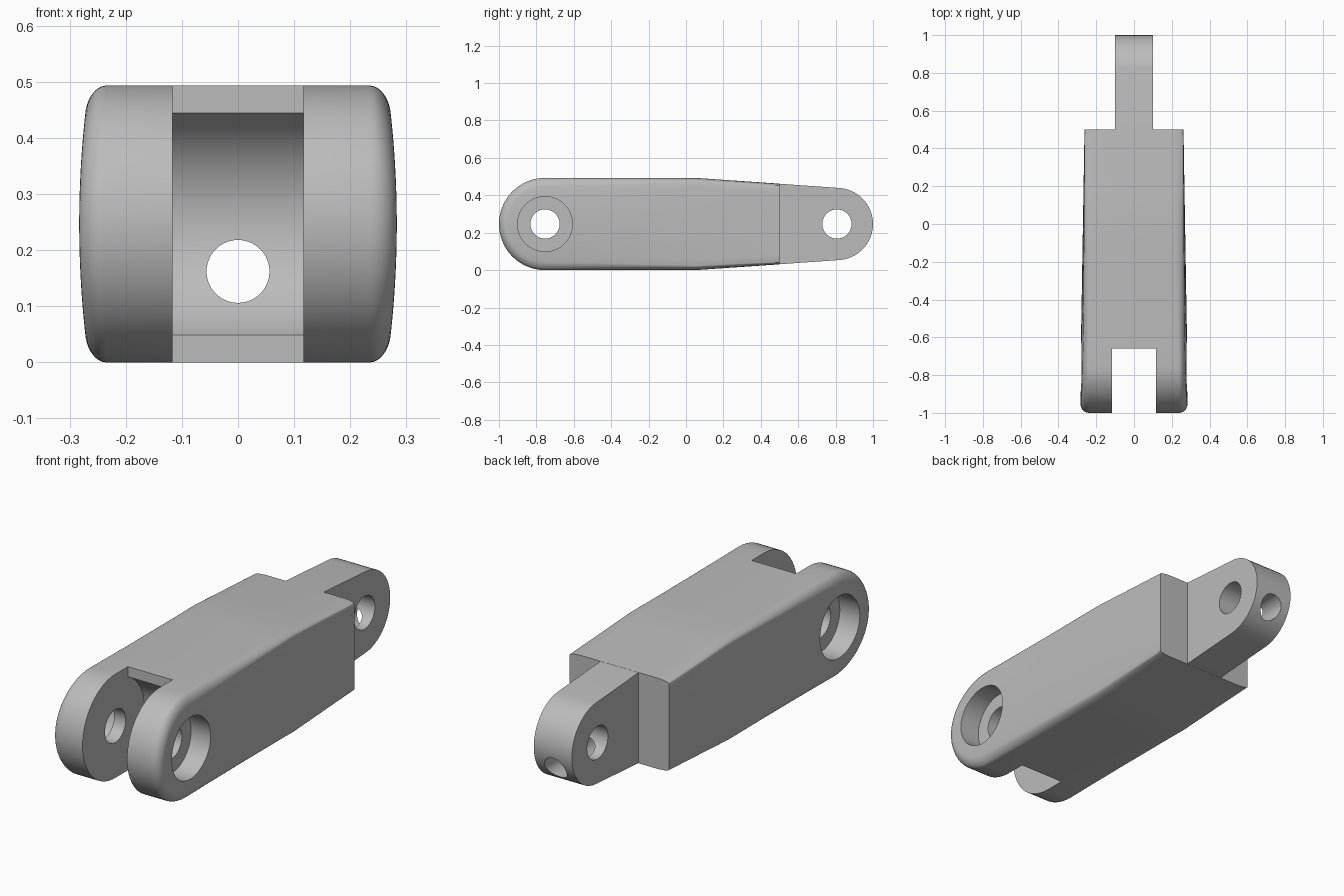
import bpy, bmesh, math
from mathutils import Matrix, Vector

cube = bpy.data.objects.get("Cube")
if cube:
    bpy.data.objects.remove(cube, do_unlink=True)

R = 0.2465            # nose radius and half height
PIVOT = -1 + R        # clevis pin position along y
BACK = 0.5            # rear shoulder of the body
TIP = 0.807           # tongue pin position along y

grey = bpy.data.materials.new("plain grey")
grey.use_nodes = True
grey.diffuse_color = (0.5, 0.5, 0.5, 1)
grey.node_tree.nodes["Principled BSDF"].inputs["Base Color"].default_value = grey.diffuse_color


def finish(name, bm):
    bmesh.ops.recalc_face_normals(bm, faces=bm.faces)
    mesh = bpy.data.meshes.new(name)
    bm.to_mesh(mesh)
    bm.free()
    mesh.materials.append(grey)
    obj = bpy.data.objects.new(name, mesh)
    bpy.context.collection.objects.link(obj)
    return obj


def prism(name, outline, half_width):
    """Side outline of (y, z) points extruded across x."""
    bm = bmesh.new()
    face = bm.faces.new([bm.verts.new((-half_width, y, z)) for y, z in outline])
    made = bmesh.ops.extrude_face_region(bm, geom=[face])["geom"]
    moved = [v for v in made if isinstance(v, bmesh.types.BMVert)]
    bmesh.ops.translate(bm, verts=moved, vec=(2 * half_width, 0, 0))
    return finish(name, bm)


def rod(name, radius, start, end):
    """Cylinder between two points."""
    start, end = Vector(start), Vector(end)
    axis = end - start
    turn = axis.to_track_quat("Z", "Y").to_matrix().to_4x4()
    bm = bmesh.new()
    bmesh.ops.create_cone(bm, cap_ends=True, segments=64, radius1=radius, radius2=radius,
                          depth=axis.length,
                          matrix=Matrix.Translation((start + end) / 2) @ turn)
    return finish(name, bm)


def combine(target, tool, operation):
    tool.hide_render = True
    mod = target.modifiers.new(operation, "BOOLEAN")
    mod.operation, mod.solver, mod.object = operation, "EXACT", tool
    bpy.context.view_layer.objects.active = target
    bpy.ops.object.modifier_apply(modifier=mod.name)
    bpy.data.objects.remove(tool, do_unlink=True)


def half_height(y):
    return R - max(0, y - 0.05) * 0.0685


def lerp(a, b, t):
    return a + (b - a) * t


# Body: rounded nose, bulged sides, edge rounding that fades to a slight crown
def body_ring(y, angle=None):
    t = max(0, (y - PIVOT) / (BACK - PIVOT))
    width = lerp(0.283, 0.262, t)
    bulge = lerp(0.017, 0.001, t)
    round_x = lerp(0.03, 0.07, t)
    drop = lerp(0.045, 0.012, t)

    def at(inset):
        if angle is None:
            return y, half_height(y) - inset
        return PIVOT - (R - inset) * math.cos(angle), (R - inset) * math.sin(angle)

    def side_x(z):
        return width - bulge * (z / R) ** 2

    flat_x = width - bulge - round_x
    edge = []
    for k in range(9):
        a = math.pi / 2 * k / 8
        yy, z = at(drop * (1 - math.cos(a)))
        edge.append((lerp(flat_x, side_x(z), math.sin(a)), yy, z))
    yy, top = at(drop)
    side = [(side_x(top * s / 6), yy, top * s / 6) for s in range(5, -6, -1)]
    start = (0, *at(0))
    lower = [(x, py, -z) for x, py, z in reversed(edge)]
    half = [start] + edge + side + lower + [(0, start[1], -start[2])]
    return half + [(-x, py, z) for x, py, z in reversed(half[1:-1])]


rings = [body_ring(PIVOT, math.pi / 2 * k / 16) for k in range(17)]
rings += [body_ring(lerp(PIVOT, 0.05, k / 6)) for k in range(1, 7)]
rings += [body_ring(lerp(0.05, BACK, k / 4)) for k in range(1, 5)]
bm = bmesh.new()
loops = [[bm.verts.new((x, y, z + R)) for x, y, z in ring] for ring in rings]
for a, b in zip(loops, loops[1:]):
    for i in range(len(a)):
        j = (i + 1) % len(a)
        bm.faces.new((a[i], a[j], b[j], b[i]))
bm.faces.new(loops[-1])
bmesh.ops.remove_doubles(bm, verts=bm.verts, dist=1e-5)
body = finish("finger_link", bm)

# Tongue with a round end
tip_radius = 1 - TIP
outline = [(0.47, R - half_height(0.47) + 0.0005)]
for k in range(25):
    a = math.radians(lerp(-86, 86, k / 24))
    outline.append((TIP + tip_radius * math.cos(a), R + tip_radius * math.sin(a)))
outline.append((0.47, R + half_height(0.47) - 0.0005))
combine(body, prism("tongue", outline, 0.1), "UNION")

# Clevis slot with a hollow rear wall
reach = math.acos(0.0935 / 0.219)
outline = [(-1.2, -0.3), (-0.66, -0.3)]
for k in range(33):
    a = lerp(-reach, reach, k / 32)
    outline.append((PIVOT + 0.219 * math.cos(a), R + 0.219 * math.sin(a)))
outline += [(-0.66, 0.8), (-1.2, 0.8)]
combine(body, prism("slot_cutter", outline, 0.117), "DIFFERENCE")

# Pin holes and the lengthwise cable channel
for y in (PIVOT, TIP):
    combine(body, rod("pin_hole_cutter", 0.078, (-0.5, y, R), (0.5, y, R)), "DIFFERENCE")
combine(body, rod("channel_cutter", 0.056, (0, -0.75, 0.162), (0, 1.2, 0.162)), "DIFFERENCE")

# Counterbores on both outer sides
for s in (-1, 1):
    bore = rod("counterbore_cutter", 0.147, (s * 0.178, PIVOT, R), (s * 0.5, PIVOT, R))
    combine(body, bore, "DIFFERENCE")

bpy.ops.object.select_all(action="DESELECT")
body.select_set(True)
bpy.context.view_layer.objects.active = body
bpy.ops.object.shade_smooth_by_angle(angle=math.radians(30))
